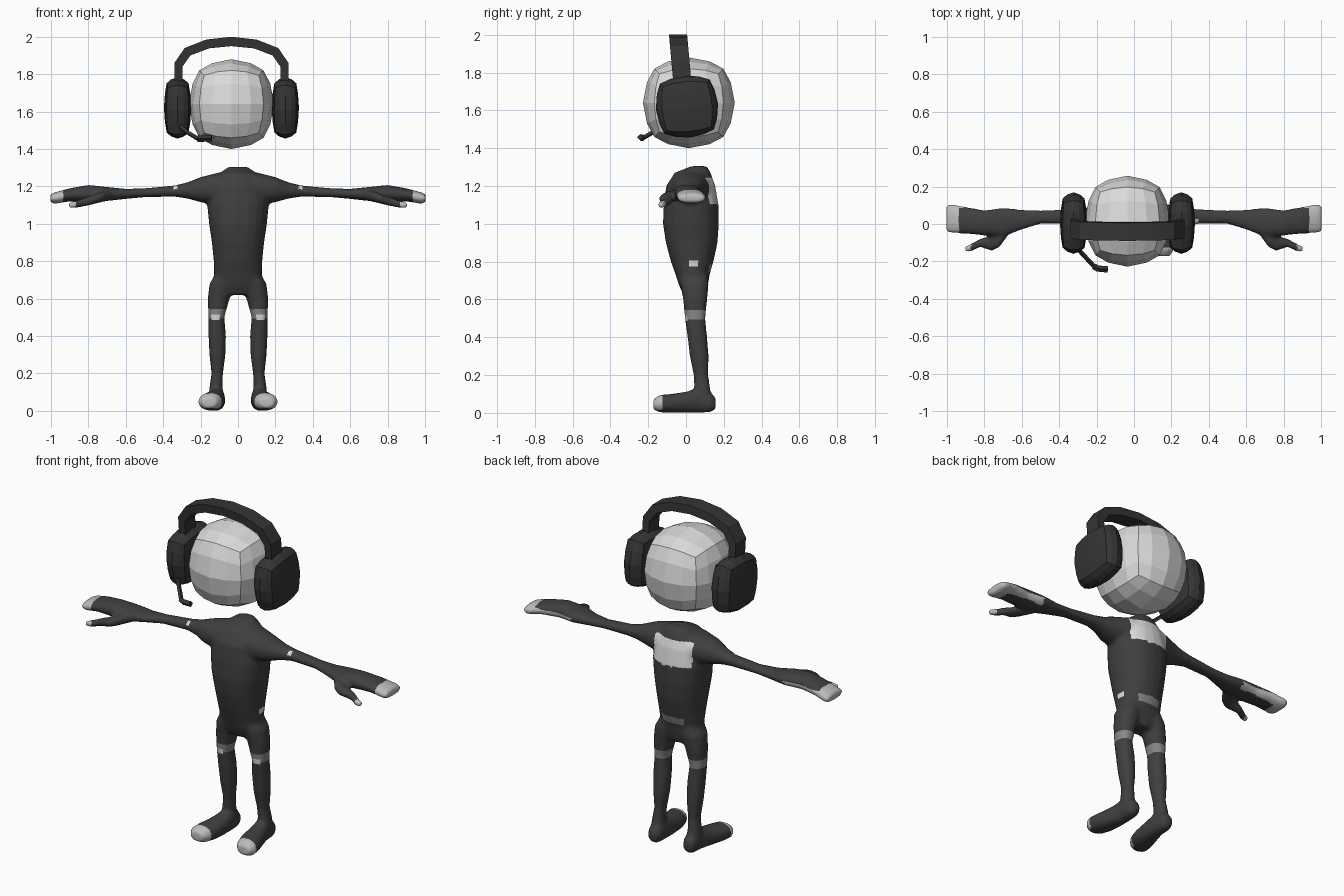
import bpy
import bmesh
import math
from mathutils import Matrix, Vector

default_cube = bpy.data.objects.get("Cube")
if default_cube:
    bpy.data.objects.remove(default_cube, do_unlink=True)


def make_material(name, value):
    material = bpy.data.materials.new(name)
    material.use_nodes = True
    colour = (value, value, value, 1)
    material.diffuse_color = colour
    material.node_tree.nodes["Principled BSDF"].inputs["Base Color"].default_value = colour
    return material


suit_black = make_material("suit_black", 0.05)
headset_black = make_material("headset_black", 0.035)
head_white = make_material("head_white", 0.7)
patch_light = make_material("patch_light_grey", 0.5)
band_grey = make_material("band_mid_grey", 0.24)


def add_object(name, bm, *materials):
    bmesh.ops.recalc_face_normals(bm, faces=bm.faces)
    mesh = bpy.data.meshes.new(name)
    bm.to_mesh(mesh)
    bm.free()
    for material in materials:
        mesh.materials.append(material)
    obj = bpy.data.objects.new(name, mesh)
    bpy.context.collection.objects.link(obj)
    return obj


def loft(bm, axis, stations, side=1, sides=20, power=0.9):
    """Closed tube of rounded rings; a station is (position, u min, u max, v min, v max)."""
    rings = []
    for along, u0, u1, v0, v1 in stations:
        ring = []
        for i in range(sides):
            angle = math.tau * i / sides
            c, s = math.cos(angle), math.sin(angle)
            u = (u0 + u1) / 2 + (u1 - u0) / 2 * math.copysign(abs(c) ** power, c)
            v = (v0 + v1) / 2 + (v1 - v0) / 2 * math.copysign(abs(s) ** power, s)
            x, y, z = {"X": (along, u, v), "Y": (u, along, v), "Z": (u, v, along)}[axis]
            ring.append(bm.verts.new((x * side, y, z)))
        rings.append(ring)
    for low, high in zip(rings, rings[1:]):
        for i in range(sides):
            j = (i + 1) % sides
            bm.faces.new((low[i], low[j], high[j], high[i]))
    bm.faces.new(rings[0])
    bm.faces.new(rings[-1])


def rounded_block(name, centre, half_size, cuts, roundness, material, tilt=0):
    """Gridded cube blown out towards a sphere, with flat facets."""
    bm = bmesh.new()
    bmesh.ops.create_cube(bm, size=2)
    bmesh.ops.subdivide_edges(bm, edges=bm.edges[:], cuts=cuts, use_grid_fill=True)
    for vert in bm.verts:
        vert.co = vert.co.lerp(vert.co.normalized(), roundness)
    bm.transform(Matrix.Translation(centre) @ Matrix.Rotation(tilt, 4, "X")
                 @ Matrix.Diagonal((*half_size, 1)))
    return add_object(name, bm, material)


def rod(name, points, radius, material):
    curve = bpy.data.curves.new(name, "CURVE")
    curve.dimensions = "3D"
    curve.bevel_depth = radius
    curve.bevel_resolution = 0
    curve.use_fill_caps = True
    spline = curve.splines.new("POLY")
    spline.points.add(len(points) - 1)
    for target, point in zip(spline.points, points):
        target.co = (*point, 1)
    spline.use_smooth = False
    curve.materials.append(material)
    obj = bpy.data.objects.new(name, curve)
    bpy.context.collection.objects.link(obj)


# Body sections
torso = [(1.305, -.05, .05, .03, .11), (1.27, -.1, .1, -.06, .13), (1.2, -.15, .15, -.105, .155),
         (1.1, -.165, .165, -.118, .172), (1, -.155, .155, -.122, .174),
         (.9, -.14, .14, -.107, .167), (.8, -.13, .13, -.08, .145),
         (.73, -.128, .128, -.055, .125), (.67, -.145, .145, -.035, .115),
         (.62, -.11, .11, -.01, .1)]
arm = [(0, -.08, .13, 1.1, 1.29), (.1, -.08, .13, 1.1, 1.275), (.2, -.055, .1, 1.115, 1.25),
       (.27, -.02, .085, 1.135, 1.222), (.34, 0, .08, 1.145, 1.205), (.5, 0, .072, 1.142, 1.19),
       (.6, -.03, .077, 1.133, 1.187), (.7, -.07, .087, 1.122, 1.197),
       (.8, -.062, .073, 1.12, 1.208), (.9, -.052, .092, 1.12, 1.19),
       (.98, -.048, .107, 1.107, 1.168), (1.004, -.04, .1, 1.115, 1.158)]
thumb = [(.68, -.07, .02, 1.125, 1.18), (.72, -.125, -.02, 1.118, 1.175),
         (.76, -.145, -.06, 1.108, 1.16), (.82, -.123, -.078, 1.093, 1.14),
         (.88, -.15, -.11, 1.082, 1.12), (.905, -.15, -.12, 1.085, 1.113)]
leg = [(.75, .02, .11, -.03, .11), (.68, .02, .152, -.03, .12), (.6, .045, .162, -.015, .112),
       (.5, .073, .158, -.006, .102), (.4, .064, .158, .008, .112), (.3, .067, .153, .02, .12),
       (.2, .08, .142, .04, .118), (.13, .083, .152, .043, .128), (.05, .07, .16, .03, .14)]
foot = [(.157, .09, .14, .02, .08), (.13, .075, .155, .003, .11), (.06, .07, .16, 0, .13),
        (0, .068, .178, 0, .112), (-.08, .072, .203, 0, .1), (-.14, .09, .213, .003, .095),
        (-.172, .115, .192, .018, .072)]

# One-piece body
bm = bmesh.new()
loft(bm, "Z", torso)
for side in (1, -1):
    loft(bm, "X", arm, side)
    loft(bm, "X", thumb, side)
    loft(bm, "Z", leg, side)
    loft(bm, "Y", foot, side)
body = add_object("body", bm, suit_black)
remesh = body.modifiers.new("blend", "REMESH")
remesh.mode = "VOXEL"
remesh.voxel_size = 0.01
relax = body.modifiers.new("relax", "SMOOTH")
relax.factor = 0.5
relax.iterations = 6
evaluated = body.evaluated_get(bpy.context.evaluated_depsgraph_get())
blended = bpy.data.meshes.new_from_object(evaluated)
body.modifiers.clear()
body.data = blended
blended.materials.clear()
for material in (suit_black, patch_light, band_grey, head_white):
    blended.materials.append(material)


def suit_colour(p, normal):
    across = abs(p.x)
    fingertip = across > 0.935
    hand_edge = across > 0.7 and p.y > 0.055 and p.z < 1.165
    thumb_tip = across > 0.87 and p.y < -0.1
    toe = p.y < -0.125 and 0.015 < p.z < 0.2
    shoulder_dot = abs(across - 0.335) < 0.011 and p.z > 1.185 and p.y < 0.025
    hip_dot = p.x > 0.08 and abs(p.y - 0.04) < 0.022 and abs(p.z - 0.79) < 0.016
    knee_pad = p.y < 0.025 and abs(across - 0.12) < 0.022 and abs(p.z - 0.5) < 0.016
    if fingertip or hand_edge or thumb_tip or toe:
        return 1
    if shoulder_dot or hip_dot or knee_pad:
        return 3
    if across < 0.125 and 1.1 < p.z < 1.245 and p.y > 0.1 and normal.y > 0.3:
        return 3
    knee_band = abs(p.z - 0.52) < 0.022
    belt_patch = across < 0.07 and p.y > 0.08 and abs(p.z - 0.765) < 0.022
    return 2 if knee_band or belt_patch else 0


for face in blended.polygons:
    face.use_smooth = True
    face.material_index = suit_colour(face.center, face.normal)

# Floating head
middle = -0.035
rounded_block("head", (middle, 0.015, 1.64), (0.228, 0.243, 0.24), 3, 0.85, head_white)

# Ear cups
for name, side in (("left_ear_cup", 1), ("right_ear_cup", -1)):
    rounded_block(name, (middle + side * 0.288, 0.005, 1.62), (0.073, 0.165, 0.165),
                  3, 0.68, headset_black, math.radians(5))

# Headband: faceted strip leaning forwards
outer = [(.305, 1.7), (.305, 1.86), (.25, 1.94), (.135, 1.985), (0, 2)]
inner = [(.262, 1.7), (.262, 1.84), (.22, 1.9), (.12, 1.938), (0, 1.95)]


def full_arch(half):
    return half + [(-x, z) for x, z in reversed(half[:-1])]


bm = bmesh.new()
loops = []
for (ox, oz), (ix, iz) in zip(full_arch(outer), full_arch(inner)):
    loop = []
    for x, z, dy in ((ox, oz, -1), (ox, oz, 1), (ix, iz, 1), (ix, iz, -1)):
        lean = -0.015 - (z - 1.7) * 0.09
        loop.append(bm.verts.new((middle + x, lean + dy * 0.048, z)))
    loops.append(loop)
for a, b in zip(loops, loops[1:]):
    for i in range(4):
        j = (i + 1) % 4
        bm.faces.new((a[i], a[j], b[j], b[i]))
bm.faces.new(loops[0])
bm.faces.new(loops[-1])
add_object("headband", bm, headset_black)

# Microphone on the right cup
elbow = Vector((-0.215, -0.225, 1.455))
rod("microphone_boom", [(-.32, -.11, 1.53), (-.28, -.155, 1.495), elbow], 0.012, headset_black)
rod("microphone_tip", [elbow, (-.195, -.238, 1.455), (-.14, -.243, 1.458)], 0.017, headset_black)
